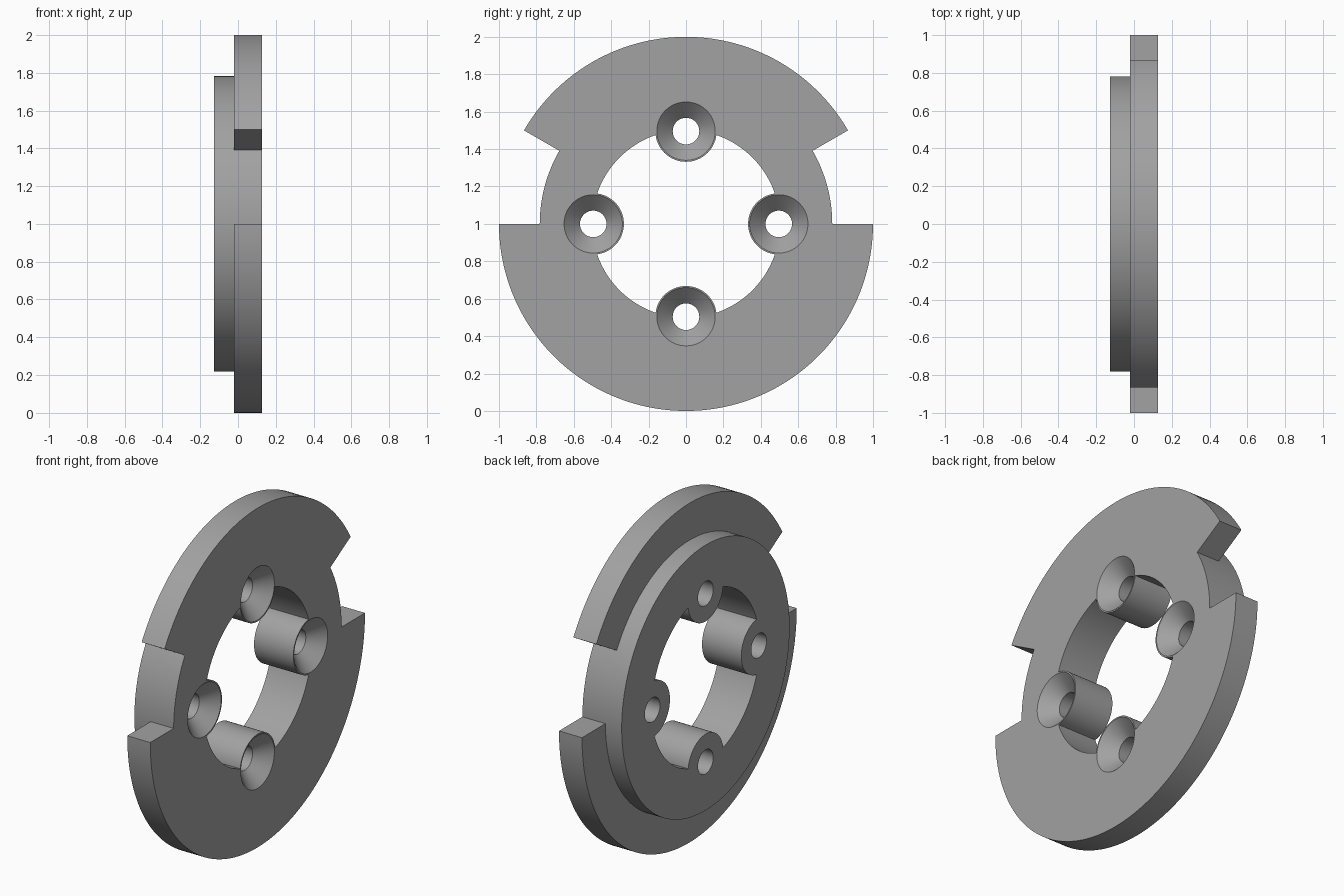
import bpy, bmesh, math

if "Cube" in bpy.data.objects:
    bpy.data.objects.remove(bpy.data.objects["Cube"])

BACK, STEP, FRONT = -0.128, -0.022, 0.128   # positions along the x axis
R_OUT, R_CORE, R_BORE = 1.0, 0.782, 0.502
R_BOSS, R_SINK, R_HOLE, BOLT = 0.164, 0.156, 0.071, 0.496
SINK_DEPTH = 0.083
N = 180                                     # 2 degrees per segment

grey = bpy.data.materials.new("metal grey")
grey.diffuse_color = (0.36, 0.36, 0.36, 1)
grey.use_nodes = True
grey.node_tree.nodes["Principled BSDF"].inputs["Base Color"].default_value = grey.diffuse_color


def make_object(name, bm):
    bmesh.ops.recalc_face_normals(bm, faces=bm.faces)
    me = bpy.data.meshes.new(name)
    bm.to_mesh(me)
    bm.free()
    me.materials.append(grey)
    ob = bpy.data.objects.new(name, me)
    bpy.context.collection.objects.link(ob)
    return ob


def ring(bm, x, r, n, y=0.0, z=1.0):
    return [bm.verts.new((x, y + r * math.cos(2 * math.pi * i / n),
                          z + r * math.sin(2 * math.pi * i / n))) for i in range(n)]


def turned(name, profile, n, y=0.0, z=1.0):
    """Closed solid turned around an axis parallel to x."""
    bm = bmesh.new()
    rings = [ring(bm, x, r, n, y, z) for x, r in profile]
    for a, b in zip(rings, rings[1:]):
        for i in range(n):
            j = (i + 1) % n
            bm.faces.new((a[i], a[j], b[j], b[i]))
    bm.faces.new(rings[0])
    bm.faces.new(rings[-1])
    return make_object(name, bm)


def cut(target, tool):
    tool.hide_render = True
    mod = target.modifiers.new("cut", 'BOOLEAN')
    mod.operation, mod.solver, mod.object = 'DIFFERENCE', 'EXACT', tool
    bpy.context.view_layer.objects.active = target
    bpy.ops.object.modifier_apply(modifier=mod.name)
    bpy.data.objects.remove(tool)


# Stepped disc with two 30 degree gaps in the flange
def in_gap(i):
    return (i % N) < 15 or 75 <= (i % N) < 90


bm = bmesh.new()
core_back, core_step, core_front = (ring(bm, x, R_CORE, N) for x in (BACK, STEP, FRONT))
out_step, out_front = (ring(bm, x, R_OUT, N) for x in (STEP, FRONT))
outline = []
for i in range(N):
    j = (i + 1) % N
    bm.faces.new((core_back[i], core_back[j], core_step[j], core_step[i]))
    if in_gap(i):
        bm.faces.new((core_step[i], core_step[j], core_front[j], core_front[i]))
    else:
        bm.faces.new((out_step[i], out_step[j], out_front[j], out_front[i]))
        bm.faces.new((core_step[i], core_step[j], out_step[j], out_step[i]))
    here, before = in_gap(i), in_gap(i - 1)
    if here != before:                      # radial end wall of the flange
        bm.faces.new((core_step[i], out_step[i], out_front[i], core_front[i]))
        outline.append((core_front if before else out_front)[i])
    outline.append((core_front if here else out_front)[i])
bm.faces.new(outline)
bm.faces.new(core_back)
loose = [v for v in bm.verts if not v.link_faces]
bmesh.ops.delete(bm, geom=loose, context='VERTS')
disc = make_object("notched_disc", bm)

# Central opening, leaving four round screw bosses standing in it
centres = [(BOLT * math.cos(k * math.pi / 2), 1 + BOLT * math.sin(k * math.pi / 2))
           for k in range(4)]
opening = turned("opening_cutter", [(-0.3, R_BORE), (0.3, R_BORE)], 144)
for y, z in centres:
    cut(opening, turned("boss_cutter", [(-0.4, R_BOSS), (0.4, R_BOSS)], 64, y, z))
cut(disc, opening)

# Countersunk screw holes
slope = (R_SINK - R_HOLE) / SINK_DEPTH
for y, z in centres:
    cut(disc, turned("screw_cutter", [(-0.3, R_HOLE), (FRONT - SINK_DEPTH, R_HOLE),
                                      (FRONT + 0.05, R_SINK + 0.05 * slope)], 64, y, z))

# Smooth round walls, sharp edges
bpy.ops.object.select_all(action='DESELECT')
disc.select_set(True)
bpy.context.view_layer.objects.active = disc
bpy.ops.object.shade_smooth_by_angle(angle=math.radians(30))
